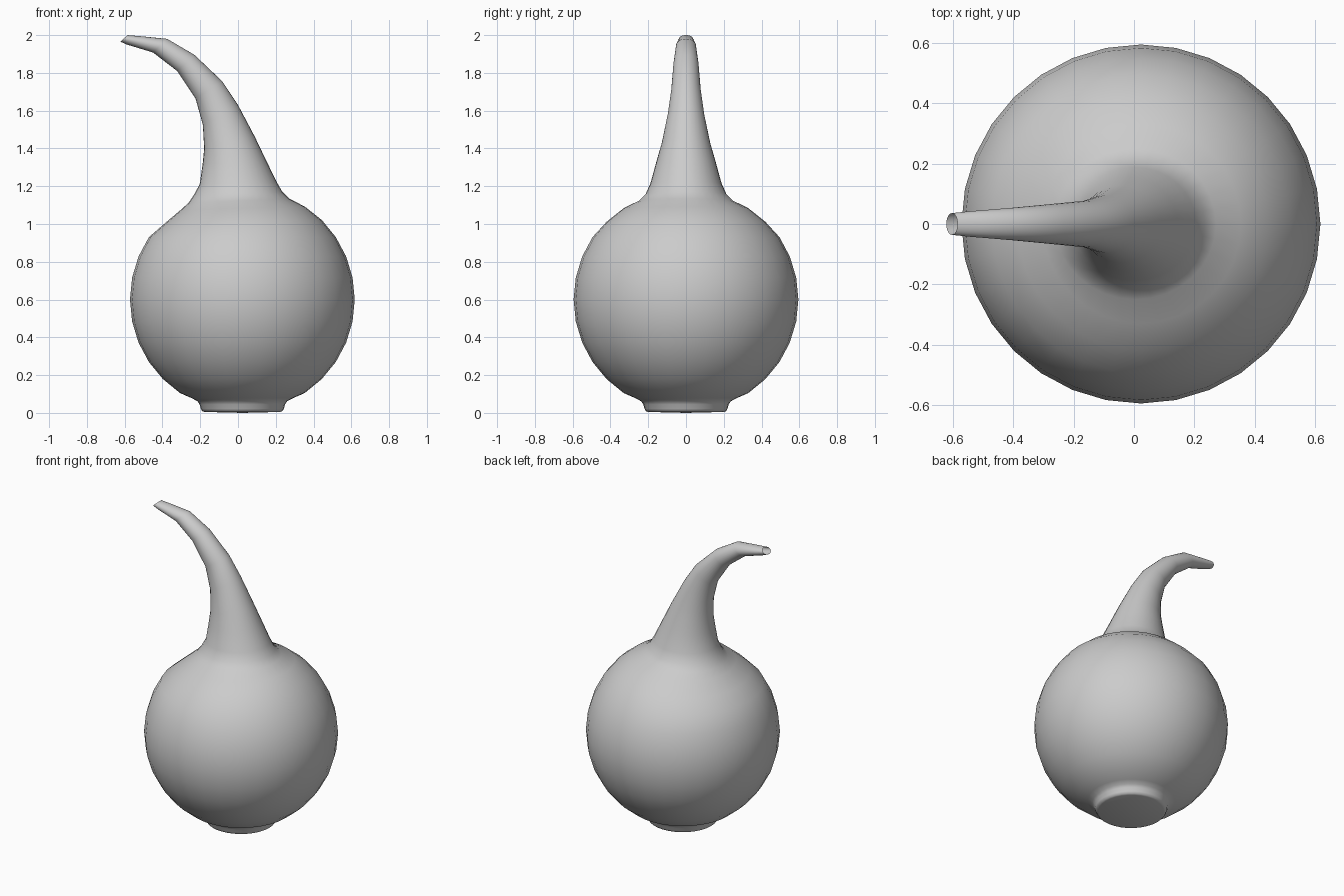
import bpy, bmesh, math

if "Cube" in bpy.data.objects:
    bpy.data.objects.remove(bpy.data.objects["Cube"])

SEG = 32
CX, CZ, R = 0.023, 0.6, 0.595


def level(z, r):
    """Horizontal ring: left point, right point, depth radius."""
    return (CX - r, z, CX + r, z, r)


# foot
rings = [level(0.005, 0.200), level(0.009, 0.212), level(0.022, 0.220),
         level(0.045, 0.226), level(0.062, 0.238), level(0.078, 0.268)]

# round bulb
for i in range(3, 12):
    a = math.pi * i / 16
    rings.append(level(CZ - R * math.cos(a), R * math.sin(a)))

# shoulder and bent, tapering neck: left x, left z, right x, right z, depth radius
rings += [
    (-0.388, 1.003, 0.444, 1.021, 0.420),
    (-0.303, 1.075, 0.354, 1.092, 0.330),
    (-0.262, 1.112, 0.272, 1.134, 0.250),
    (-0.236, 1.150, 0.235, 1.170, 0.213),
    (-0.203, 1.210, 0.205, 1.222, 0.188),
    (-0.187, 1.320, 0.145, 1.345, 0.156),
    (-0.179, 1.400, 0.090, 1.460, 0.128),
    (-0.186, 1.525, 0.000, 1.630, 0.097),
    (-0.225, 1.665, -0.083, 1.755, 0.078),
    (-0.322, 1.810, -0.230, 1.895, 0.066),
    (-0.450, 1.908, -0.375, 1.980, 0.053),
    (-0.588, 1.950, -0.505, 1.993, 0.042),
    (-0.622, 1.965, -0.585, 2.000, 0.036),
]

bm = bmesh.new()
loops = []
for lx, lz, rx, rz, ry in rings:
    loop = []
    for k in range(SEG):
        a = 2 * math.pi * k / SEG
        t = (1 + math.cos(a)) / 2
        loop.append(bm.verts.new((lx + (rx - lx) * t, ry * math.sin(a), lz + (rz - lz) * t)))
    loops.append(loop)
for lo, hi in zip(loops, loops[1:]):
    for k in range(SEG):
        n = (k + 1) % SEG
        bm.faces.new((lo[k], lo[n], hi[n], hi[k]))

# underside, spout mouth stays open
centre = bm.verts.new((CX, 0, 0))
for k in range(SEG):
    bm.faces.new((centre, loops[0][(k + 1) % SEG], loops[0][k]))

mesh = bpy.data.meshes.new("flask")
bm.to_mesh(mesh)
bm.free()
flask = bpy.data.objects.new("bent_neck_flask", mesh)
bpy.context.collection.objects.link(flask)
bpy.context.view_layer.objects.active = flask
flask.select_set(True)
bpy.ops.object.shade_smooth_by_angle(angle=math.radians(60))
